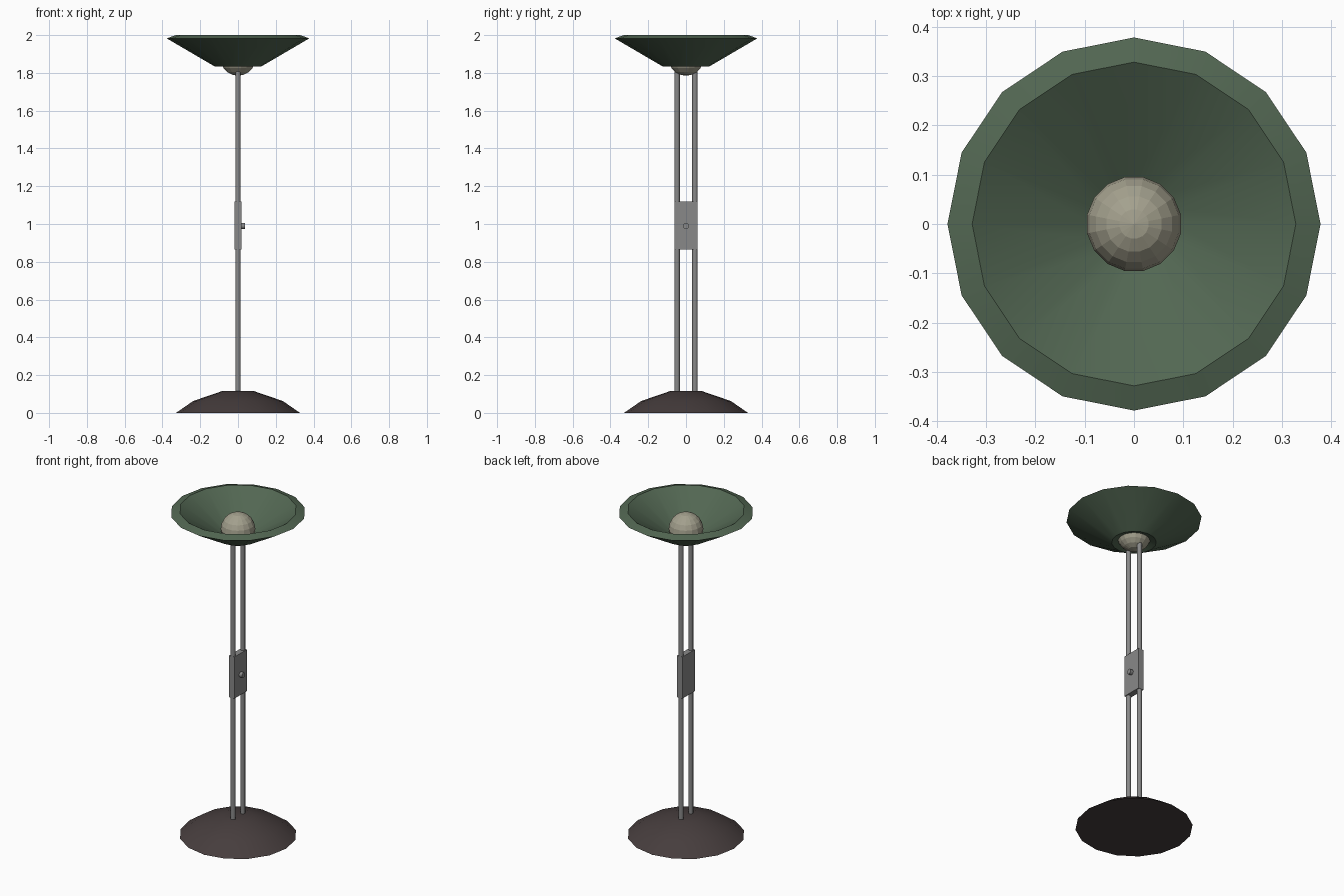
import bpy, bmesh, math
from mathutils import Matrix

if "Cube" in bpy.data.objects:
    bpy.data.objects.remove(bpy.data.objects["Cube"])


def material(name, rgb):
    m = bpy.data.materials.new(name)
    m.diffuse_color = (*rgb, 1)
    m.use_nodes = True
    m.node_tree.nodes["Principled BSDF"].inputs["Base Color"].default_value = m.diffuse_color
    return m


GREEN = material("dark green", (0.085, 0.135, 0.085))
BROWN = material("dark brown", (0.062, 0.047, 0.047))
STEEL = material("grey metal", (0.25, 0.25, 0.25))
GLASS = material("warm glass", (0.37, 0.355, 0.27))


def finish(bm, name, mat, smooth=None):
    bmesh.ops.recalc_face_normals(bm, faces=bm.faces)
    me = bpy.data.meshes.new(name)
    bm.to_mesh(me)
    bm.free()
    me.materials.append(mat)
    ob = bpy.data.objects.new(name, me)
    bpy.context.collection.objects.link(ob)
    if smooth:
        bpy.ops.object.select_all(action='DESELECT')
        ob.select_set(True)
        bpy.context.view_layer.objects.active = ob
        bpy.ops.object.shade_smooth_by_angle(angle=math.radians(smooth))
    return ob


def lathe(name, profile, mat, closed=False, sides=16, smooth=None):
    """Spin (radius, z) points round z; open profiles get end caps."""
    bm = bmesh.new()
    rings = [[bm.verts.new((r * math.cos(a), r * math.sin(a), z))
              for a in (math.tau * i / sides for i in range(sides))]
             for r, z in profile]
    pairs = list(zip(rings, rings[1:]))
    if closed:
        pairs.append((rings[-1], rings[0]))
    else:
        bm.faces.new(rings[0])
        bm.faces.new(rings[-1])
    for low, high in pairs:
        for i in range(sides):
            j = (i + 1) % sides
            bm.faces.new((low[i], low[j], high[j], high[i]))
    return finish(bm, name, mat, smooth)


# Domed foot
lathe("base", [(0.328, 0), (0.237, 0.063), (0.085, 0.115)], BROWN, smooth=30)

# Open bowl shade with a bevelled rim and a hole for the bulb
lathe("shade", [(0.125, 1.835), (0.378, 1.983), (0.328, 2.0), (0.085, 1.848)],
      GREEN, closed=True, smooth=30)

# Globe poking through the bottom of the shade
bm = bmesh.new()
bmesh.ops.create_uvsphere(bm, u_segments=16, v_segments=10, radius=0.097,
                          matrix=Matrix.Translation((0, 0, 1.882)) @ Matrix.Rotation(math.pi / 16, 4, 'Z'))
finish(bm, "bulb", GLASS)

# Twin poles
for side, y in (("front", -0.047), ("back", 0.047)):
    pole = lathe(side + "_pole", [(0.0145, 0.1), (0.0145, 1.808)], STEEL, sides=8, smooth=50)
    pole.location.y = y

# Switch box joining the poles
bm = bmesh.new()
bmesh.ops.create_cube(bm, size=1, matrix=Matrix.Translation((0, 0, 0.992)) @ Matrix.Diagonal((0.036, 0.122, 0.256, 1)))
finish(bm, "switch_box", STEEL)

# Dimmer knob on the right face
knob = lathe("dimmer_knob", [(0.016, 0), (0.016, 0.022)], STEEL, sides=12, smooth=40)
knob.rotation_euler.y = math.pi / 2
knob.location = (0.015, 0, 0.99)
